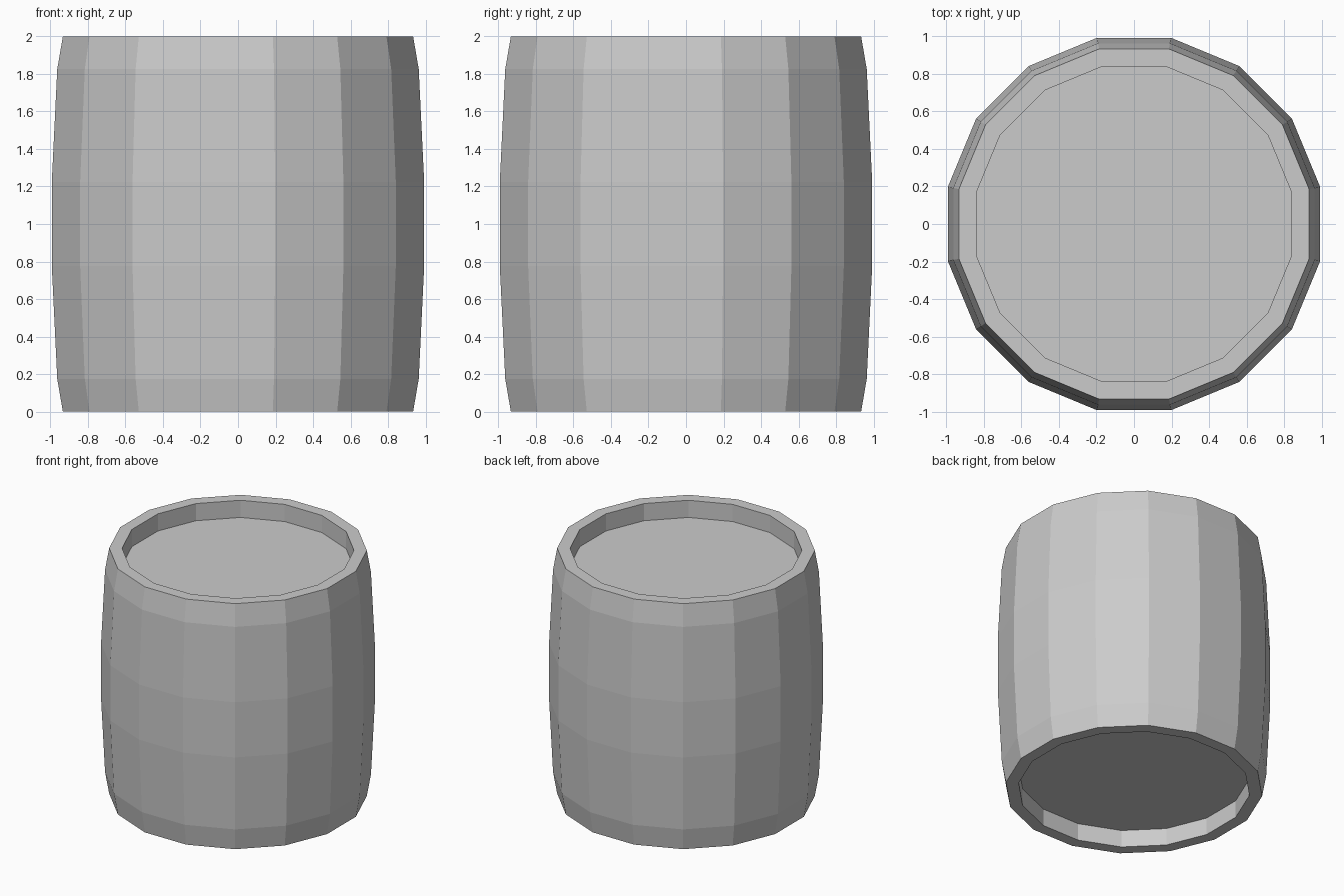
import bpy, bmesh, math

if "Cube" in bpy.data.objects:
    bpy.data.objects.remove(bpy.data.objects["Cube"])

SIDES = 16
FLAT = math.cos(math.pi / SIDES)  # flat-to-flat radius -> corner radius


def lathe(name, profile):
    """Revolve (flat radius, z) points into a closed faceted solid."""
    bm = bmesh.new()
    rings = []
    for r, z in profile:
        ring = []
        for i in range(SIDES):
            a = 2 * math.pi * (i + 0.5) / SIDES
            ring.append(bm.verts.new((r / FLAT * math.cos(a), r / FLAT * math.sin(a), z)))
        rings.append(ring)
    for lo, hi in zip(rings, rings[1:]):
        for i in range(SIDES):
            j = (i + 1) % SIDES
            bm.faces.new((lo[i], lo[j], hi[j], hi[i]))
    bm.faces.new(rings[0][::-1])
    bm.faces.new(rings[-1])
    bmesh.ops.recalc_face_normals(bm, faces=bm.faces)
    mesh = bpy.data.meshes.new(name)
    bm.to_mesh(mesh)
    bm.free()
    obj = bpy.data.objects.new(name, mesh)
    bpy.context.collection.objects.link(obj)
    return obj


# Lower half: recessed base, rim, bulging staves; upper half mirrors it
half = [(0.84, 0.14), (0.84, 0.0), (0.933, 0.0), (0.963, 0.175), (0.992, 0.775)]
lathe("barrel", half + [(r, 2 - z) for r, z in reversed(half)])
